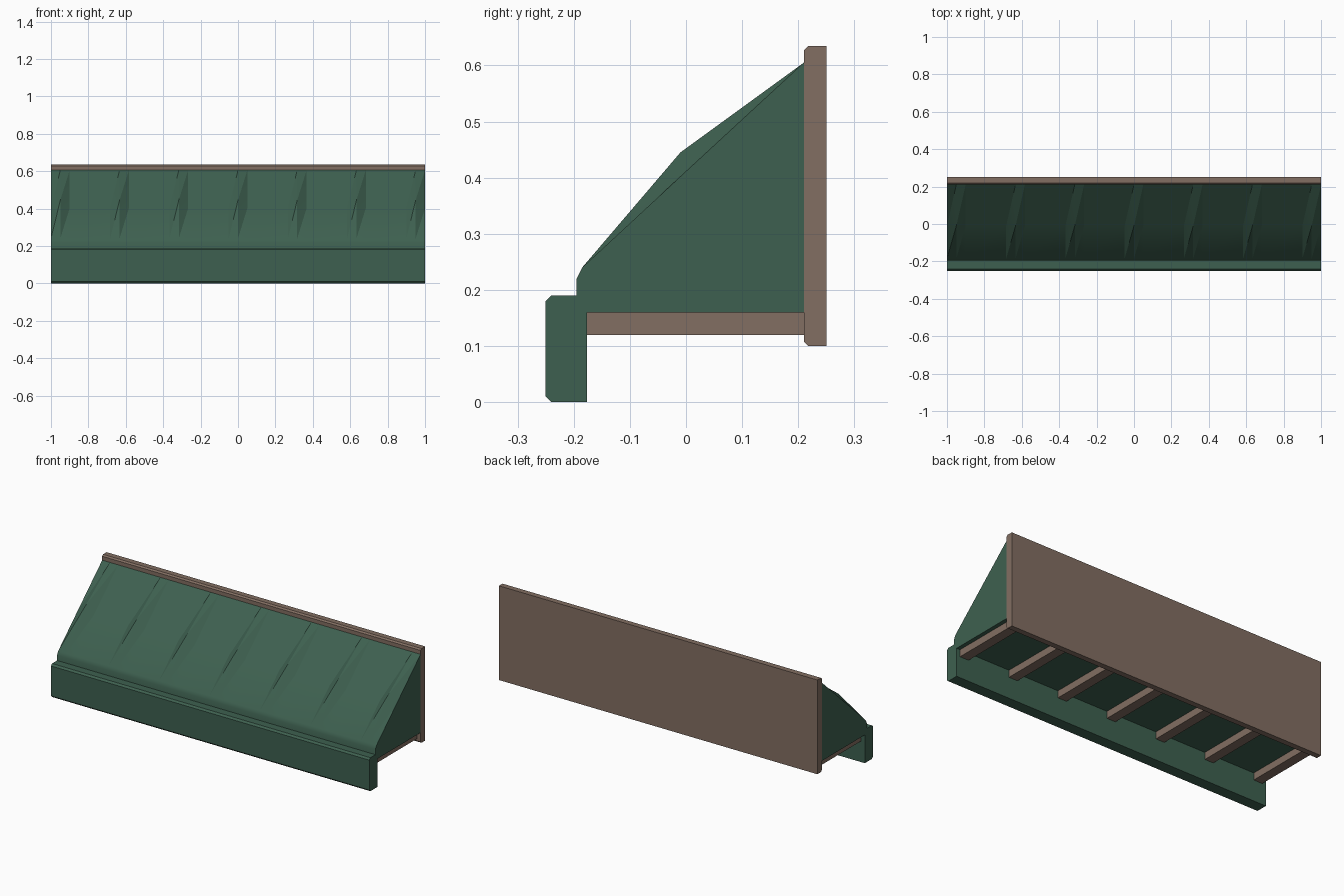
import bpy, bmesh

if "Cube" in bpy.data.objects:
    bpy.data.objects.remove(bpy.data.objects["Cube"])


def material(name, rgb):
    m = bpy.data.materials.new(name)
    m.diffuse_color = (*rgb, 1)
    m.use_nodes = True
    m.node_tree.nodes["Principled BSDF"].inputs["Base Color"].default_value = m.diffuse_color
    return m


GREEN = material("canvas green", (0.048, 0.118, 0.080))
BROWN = material("weathered wood", (0.224, 0.157, 0.122))


def add_object(name, bm, mat):
    bmesh.ops.recalc_face_normals(bm, faces=bm.faces)
    me = bpy.data.meshes.new(name)
    bm.to_mesh(me)
    bm.free()
    me.materials.append(mat)
    ob = bpy.data.objects.new(name, me)
    bpy.context.collection.objects.link(ob)
    return ob


def extrude_x(name, profile, x0, x1, mat):
    """Extrude a (y, z) outline from x0 to x1."""
    bm = bmesh.new()
    a = [bm.verts.new((x0, y, z)) for y, z in profile]
    b = [bm.verts.new((x1, y, z)) for y, z in profile]
    bm.faces.new(a)
    bm.faces.new(b[::-1])
    n = len(profile)
    for i in range(n):
        j = (i + 1) % n
        bm.faces.new((a[i], a[j], b[j], b[i]))
    return add_object(name, bm, mat)


def front_bevelled(y0, y1, z0, z1, c):
    """Rectangle outline with its two front corners chamfered."""
    return [(y1, z0), (y1, z1), (y0 + c, z1), (y0, z1 - c), (y0, z0 + c), (y0 + c, z0)]


# Wall board and front valance
extrude_x("back_board", front_bevelled(0.21, 0.25, 0.10, 0.635, 0.008), -1, 1, BROWN)
extrude_x("valance", front_bevelled(-0.25, -0.176, 0.0, 0.19, 0.01), -1, 1, GREEN)

# Support ribs under the canopy
centres = [-0.95 + i * 1.9 / 6 for i in range(7)]
for i, c in enumerate(centres):
    extrude_x(f"rib_{i + 1}", [(-0.178, 0.12), (0.212, 0.12), (0.212, 0.162), (-0.178, 0.162)],
              c - 0.0275, c + 0.0275, BROWN)

# Canopy: sloped canvas pushed up into a peak above each rib
profile = [(-0.195, 0.16), (-0.195, 0.22), (-0.185, 0.24), (-0.01, 0.402), (0.21, 0.605), (0.21, 0.16)]
MID = 3
bm = bmesh.new()
columns = []
for c in centres:
    for dx in (-0.05, 0, 0.05):
        columns.append([bm.verts.new((c + dx, y, z + (0.043 if r == MID and dx == 0 else 0)))
                        for r, (y, z) in enumerate(profile)])
n = len(profile)
for left, right in zip(columns, columns[1:]):
    for r in range(n):
        s = (r + 1) % n
        if r in (MID - 1, MID):  # slanted creases on the slope
            bm.faces.new((left[r], right[r], right[s]))
            bm.faces.new((left[r], right[s], left[s]))
        else:
            bm.faces.new((left[r], right[r], right[s], left[s]))
bm.faces.new(columns[0])
bm.faces.new(columns[-1][::-1])
canopy = add_object("canopy", bm, GREEN)

# Soft shading on the canvas, hard edges kept
bpy.context.view_layer.objects.active = canopy
canopy.select_set(True)
bpy.ops.object.shade_smooth_by_angle(angle=0.5)
